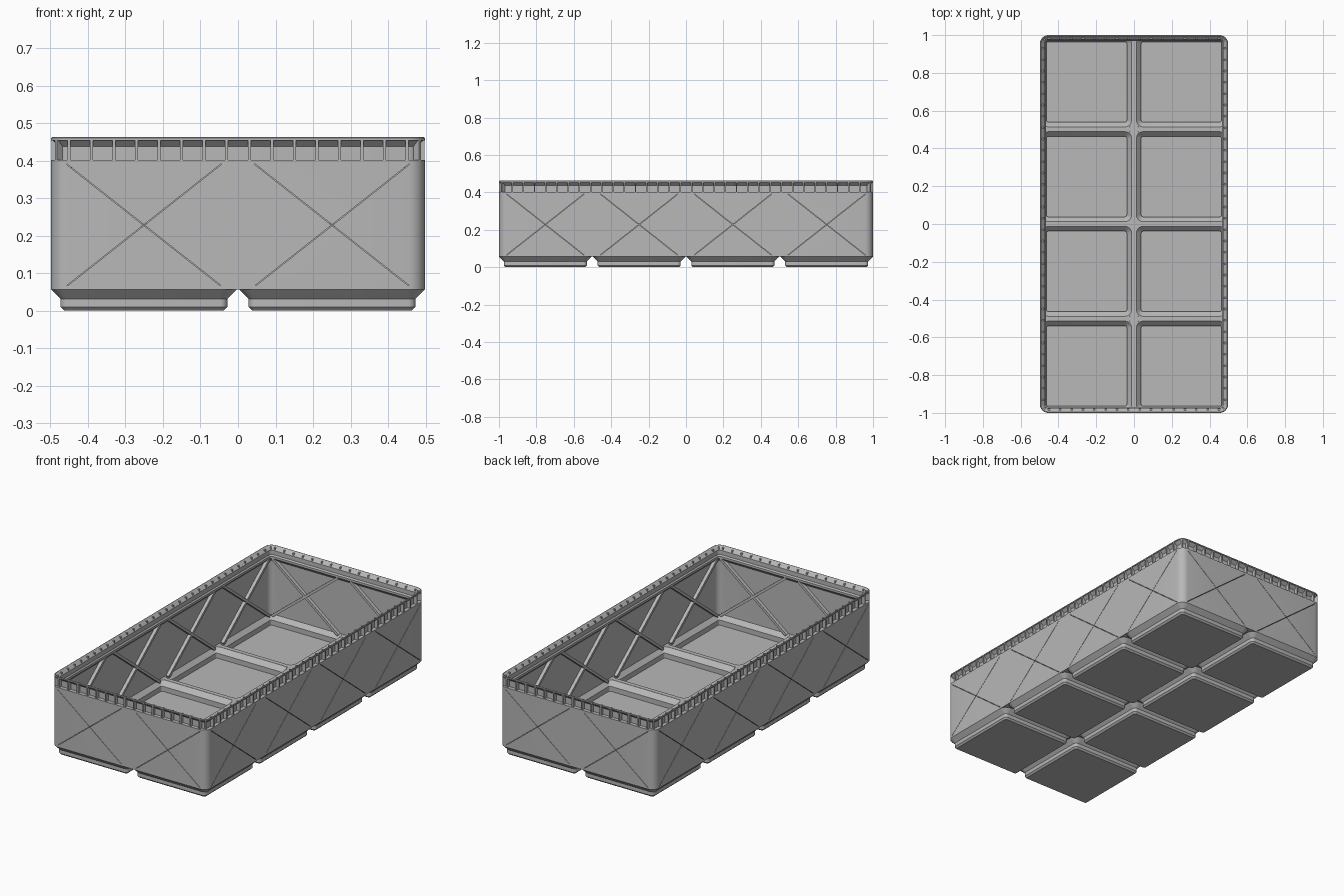
import bpy, bmesh, math
from mathutils import Matrix, Vector

if "Cube" in bpy.data.objects:
    bpy.data.objects.remove(bpy.data.objects["Cube"])

HX, HY = 0.4985, 1.0        # half size of the bin
P = 0.5015                  # cell pitch
Z0 = 0.0567                 # top of the feet
T = 0.012                   # wall thickness
R = 0.045                   # outer corner radius
SEG = 6

grey = bpy.data.materials.new("plain grey")
grey.diffuse_color = (0.48, 0.48, 0.48, 1)
grey.use_nodes = True
grey.node_tree.nodes["Principled BSDF"].inputs["Base Color"].default_value = grey.diffuse_color


def finish(bm, name):
    bmesh.ops.recalc_face_normals(bm, faces=bm.faces)
    me = bpy.data.meshes.new(name)
    bm.to_mesh(me)
    bm.free()
    ob = bpy.data.objects.new(name, me)
    me.materials.append(grey)
    bpy.context.collection.objects.link(ob)
    return ob


def smooth(ob):
    bpy.ops.object.select_all(action='DESELECT')
    ob.select_set(True)
    bpy.context.view_layer.objects.active = ob
    bpy.ops.object.shade_smooth_by_angle(angle=math.radians(30))


def ring(bm, hx, hy, r, z, cx=0, cy=0):
    """Rounded rectangle of vertices."""
    out = []
    for q, (sx, sy) in enumerate(((1, 1), (-1, 1), (-1, -1), (1, -1))):
        for i in range(SEG + 1):
            a = math.pi / 2 * (q + i / SEG)
            out.append(bm.verts.new((cx + sx * (hx - r) + r * math.cos(a),
                                     cy + sy * (hy - r) + r * math.sin(a), z)))
    return out


def loft(bm, rings, closed):
    pairs = list(zip(rings, rings[1:]))
    if closed:
        pairs.append((rings[-1], rings[0]))
    for a, b in pairs:
        n = len(a)
        for i in range(n):
            j = (i + 1) % n
            bm.faces.new((a[i], a[j], b[j], b[i]))
    if not closed:
        bm.faces.new(rings[0][::-1])
        bm.faces.new(rings[-1])


def box(bm, size, matrix):
    bmesh.ops.create_cube(bm, size=1, matrix=matrix @ Matrix.Diagonal((*size, 1)))


def span(bm, lo, hi):
    lo, hi = Vector(lo), Vector(hi)
    box(bm, hi - lo, Matrix.Translation((lo + hi) / 2))


# Each wall: local x runs along the wall, local y points inward, origin on the outer face
def wall_frame(k):
    half = HY if k % 2 == 0 else HX
    return Matrix.Rotation(k * math.pi / 2, 4, 'Z') @ Matrix.Translation((0, -half, 0))


WALLS = [(wall_frame(k), 2 if k % 2 == 0 else 4) for k in range(4)]

# Outer wall with the hollow stacking lip, as (inset, height) section
section = [(0, Z0), (0, 0.401), (0.021, 0.401), (0.021, 0.437), (0.004, 0.454), (0, 0.454),
           (0, 0.460), (0.003, 0.463), (0.005, 0.463), (0.026, 0.442), (0.026, 0.417),
           (0.032, 0.409), (0.032, 0.397), (T, 0.377), (T, Z0)]
bm = bmesh.new()
loft(bm, [ring(bm, HX - d, HY - d, R - d, z) for d, z in section], True)
wall = finish(bm, "outer_wall")

# Crossed slits through the walls, one cutter for each slant
ANG = math.atan2(0.1625, 0.206)
LENGTH = 2 * math.hypot(0.1625, 0.206)


def brace_frames(slant):
    for frame, cells in WALLS:
        for c in range(cells):
            x = (c - (cells - 1) / 2) * P
            yield (frame @ Matrix.Translation((x, 0, 0.228))
                   @ Matrix.Rotation(slant * ANG, 4, 'Y'))


for slant, name in ((1, "falling"), (-1, "rising")):
    bm = bmesh.new()
    for m in brace_frames(slant):
        box(bm, (LENGTH, 0.03, 0.002), m @ Matrix.Translation((0, 0.0, 0)))
    cutter = finish(bm, name + "_slit_cutter")
    cutter.hide_render = True
    mod = wall.modifiers.new(name + " slits", 'BOOLEAN')
    mod.operation = 'DIFFERENCE'
    mod.solver = 'EXACT'
    mod.object = cutter
    bpy.context.view_layer.objects.active = wall
    bpy.ops.object.modifier_apply(modifier=mod.name)
    bpy.data.objects.remove(cutter)
smooth(wall)

# Folded diagonal braces on the inside of the walls
bm = bmesh.new()
for slant in (1, -1):
    for m in brace_frames(slant):
        for s in (1, -1):
            box(bm, (LENGTH + 0.012, 0.019, 0.0065),
                m @ Matrix.Translation((0, 0.0195, s * 0.00425)))
        box(bm, (LENGTH + 0.012, 0.004, 0.015), m @ Matrix.Translation((0, 0.029, 0)))
finish(bm, "wall_braces")

# Small upright webs behind the lip
bm = bmesh.new()
for frame, cells in WALLS:
    n = 16 if cells == 2 else 32
    for i in range(n):
        x = (i - (n - 1) / 2) * 0.06
        box(bm, (0.008, 0.0215, 0.056), frame @ Matrix.Translation((x, 0.01175, 0.428)))
for sx in (1, -1):
    for sy in (1, -1):
        box(bm, (0.022, 0.008, 0.056),
            Matrix.Translation((sx * (HX - R), sy * (HY - R), 0.428))
            @ Matrix.Rotation(math.atan2(sy, sx), 4, 'Z') @ Matrix.Translation((0.033, 0, 0)))
finish(bm, "lip_webs")

# Hollow feet: outside going up, then the pocket going down, as (half size, radius, height)
foot = [(0.2125, 0.0096, 0), (0.2221, 0.0191, 0.0096), (0.2221, 0.0191, 0.031),
        (0.2478, R, Z0), (0.246, 0.043, Z0), (0.246, 0.043, 0.0665),
        (0.238, 0.035, 0.0665), (0.2125, 0.0096, 0.041), (0.2125, 0.0096, 0.012)]
bm = bmesh.new()
for i in range(2):
    for j in range(4):
        cx, cy = (i - 0.5) * P, (j - 1.5) * P
        loft(bm, [ring(bm, h, h, r, z, cx, cy) for h, r, z in foot], False)
smooth(finish(bm, "feet"))

# Ridges that bridge the gaps between the feet
bm = bmesh.new()
W, C, TOP = 0.0127, 0.021, 0.067
span(bm, (-W, -HY + 0.002, Z0), (W, HY - 0.002, TOP))
for j in (-1, 0, 1):
    y = j * P
    span(bm, (-HX + 0.002, y - W, Z0), (HX - 0.002, y + W, TOP))
    span(bm, (-C, y - C, Z0), (C, y + C, TOP))
finish(bm, "floor_ridges")
